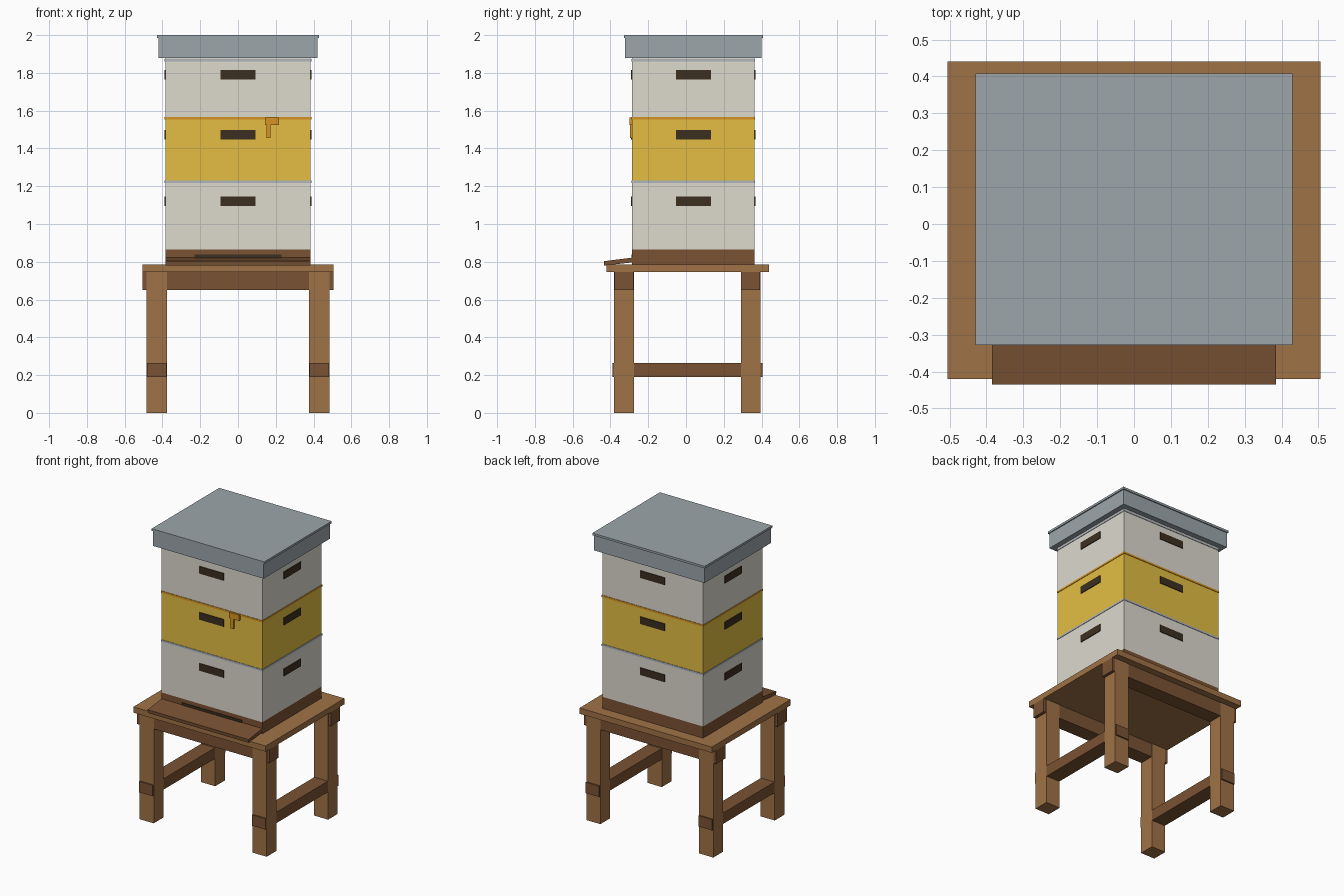
import bpy, bmesh
from mathutils import Vector

if "Cube" in bpy.data.objects:
    bpy.data.objects.remove(bpy.data.objects["Cube"])


def material(name, rgb):
    # display colour to linear diffuse colour
    m = bpy.data.materials.new(name)
    m.diffuse_color = [((c / 255 + 0.055) / 1.055) ** 2.4 for c in rgb] + [1]
    m.use_nodes = True
    m.node_tree.nodes["Principled BSDF"].inputs["Base Color"].default_value = m.diffuse_color
    return m


CREAM = material("cream_paint", (221, 218, 206))
YELLOW = material("yellow_paint", (227, 190, 66))
HONEY = material("honey", (216, 148, 34))
METAL = material("metal", (156, 166, 171))
SEAM = material("seam", (176, 182, 190))
WOOD = material("wood", (160, 114, 70))
DARK_WOOD = material("dark_wood", (122, 82, 51))
HOLE = material("dark_recess", (60, 47, 32))


def prism(name, profile, x0, x1, mat):
    """Extrude a (y, z) profile along x."""
    bm = bmesh.new()
    face = bm.faces.new([bm.verts.new((x0, y, z)) for y, z in profile])
    ext = bmesh.ops.extrude_face_region(bm, geom=[face])["geom"]
    bmesh.ops.translate(bm, vec=Vector((x1 - x0, 0, 0)),
                        verts=[v for v in ext if isinstance(v, bmesh.types.BMVert)])
    bmesh.ops.recalc_face_normals(bm, faces=bm.faces)
    mesh = bpy.data.meshes.new(name)
    bm.to_mesh(mesh)
    bm.free()
    mesh.materials.append(mat)
    obj = bpy.data.objects.new(name, mesh)
    bpy.context.collection.objects.link(obj)
    return obj


def box(name, x, y, z, mat):
    return prism(name, [(y[0], z[0]), (y[1], z[0]), (y[1], z[1]), (y[0], z[1])],
                 x[0], x[1], mat)


HX, Y0, Y1 = 0.385, -0.285, 0.363      # hive body footprint
YC = (Y0 + Y1) / 2

# Stand: top, legs, aprons and side stretchers
box("stand_top", (-0.505, 0.505), (-0.42, 0.44), (0.745, 0.785), WOOD)
leg_rows = {"front": (-0.38, -0.275), "back": (0.29, 0.395)}
leg_columns = {"left": (-0.485, -0.377), "right": (0.377, 0.485)}
for row, y in leg_rows.items():
    for side, x in leg_columns.items():
        box(f"{row}_{side}_leg", x, y, (0, 0.745), WOOD)
    box(f"{row}_apron", (-0.505, 0.505), (y[0] + 0.002, y[1] - 0.002),
        (0.65, 0.745), DARK_WOOD)
for side, x in leg_columns.items():
    box(f"{side}_stretcher", (x[0] + 0.002, x[1] - 0.002), (-0.39, 0.405),
        (0.19, 0.265), DARK_WOOD)

# Hive floor, entrance slot and sloping landing board
box("hive_floor", (-HX, HX), (Y0, Y1), (0.785, 0.865), DARK_WOOD)
box("entrance_slot", (-0.23, 0.23), (Y0 - 0.004, Y0 + 0.02), (0.82, 0.838), HOLE)
prism("landing_board", [(-0.435, 0.803), (-0.433, 0.78), (-0.283, 0.797), (-0.283, 0.822)],
      -HX, HX, DARK_WOOD)

# Stacked hive boxes, each with a top seam and four hand holds
layers = [("brood_box", 0.865, 1.23, 1.12, CREAM, SEAM),
          ("honey_box", 1.23, 1.567, 1.472, YELLOW, HONEY),
          ("upper_box", 1.567, 1.88, 1.79, CREAM, SEAM)]
for name, z0, z1, zh, mat, seam in layers:
    box(name, (-HX, HX), (Y0, Y1), (z0, z1), mat)
    top = 1.873 if name == "upper_box" else z1
    box(name + "_seam", (-HX - 0.003, HX + 0.003), (Y0 - 0.003, Y1 + 0.003),
        (top - 0.013, top), seam)
    z = (zh - 0.025, zh + 0.025)
    for side, y in (("front", Y0), ("back", Y1)):
        box(f"{name}_{side}_hand_hold", (-0.093, 0.093), (y - 0.005, y + 0.005), z, HOLE)
    for side, x in (("left", -HX), ("right", HX)):
        box(f"{name}_{side}_hand_hold", (x - 0.005, x + 0.005),
            (YC - 0.093, YC + 0.093), z, HOLE)

# Honey drip on the front
box("honey_drip_top", (0.143, 0.218), (-0.30, Y0 + 0.005), (1.525, 1.565), HONEY)
box("honey_drip_run", (0.15, 0.173), (-0.297, Y0 + 0.005), (1.455, 1.53), HONEY)

# Telescoping lid: skirt and thin sheet on top
box("lid_skirt", (-0.422, 0.422), (-0.322, 0.401), (1.88, 1.988), METAL)
box("lid_sheet", (-0.429, 0.429), (-0.328, 0.408), (1.985, 2.0), METAL)
